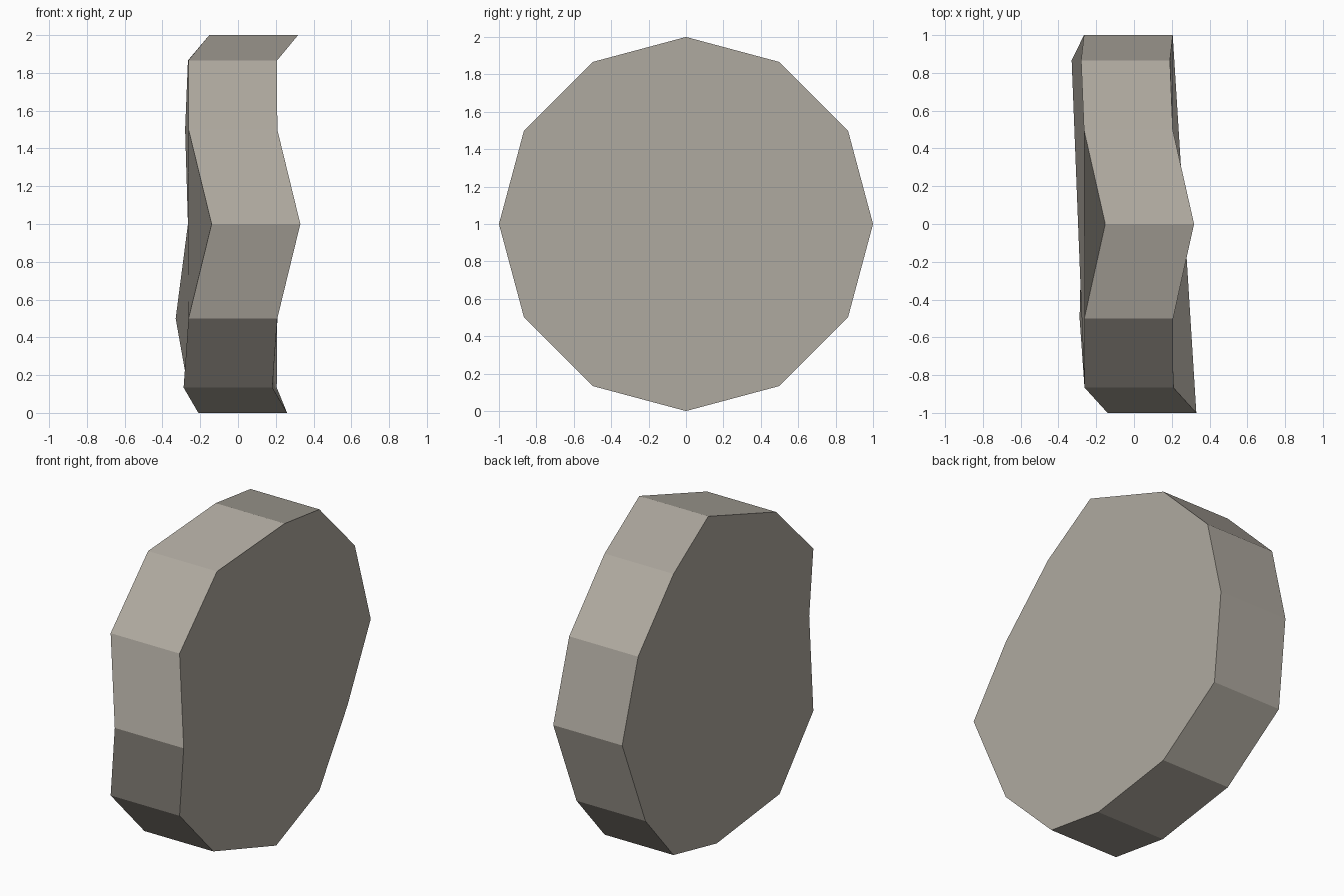
import bpy, bmesh, math
from mathutils import Vector

if "Cube" in bpy.data.objects:
    bpy.data.objects.remove(bpy.data.objects["Cube"])

SIDES = 12
HALF = 0.235
# sideways shift of each rim corner, counted from +y towards the top
SHIFT = [-0.03, -0.045, -0.03, 0.083, -0.028, -0.027,
         0.095, -0.027, -0.053, 0.025, -0.03, -0.095]
# how the uneven round faces fold
FOLDS = [(2, 3, 4), (0, 2, 4), (0, 1, 2), (0, 4, 5), (0, 5, 6),
         (0, 6, 7), (0, 7, 11), (7, 10, 11), (7, 8, 10), (8, 9, 10)]

stone = bpy.data.materials.new("warm grey stone")
stone.diffuse_color = (0.43, 0.40, 0.35, 1)
stone.use_nodes = True
stone.node_tree.nodes["Principled BSDF"].inputs["Base Color"].default_value = stone.diffuse_color

bm = bmesh.new()


def rim(side):
    """Ring of corners on one side of the disc."""
    ring = []
    for k in range(SIDES):
        a = 2 * math.pi * k / SIDES
        ring.append(bm.verts.new((SHIFT[k] + side * HALF, math.cos(a), 1 + math.sin(a))))
    return ring


# Round faces
left, right = rim(-1), rim(1)
for a, b, c in FOLDS:
    bm.faces.new((right[a], right[b], right[c]))
    bm.faces.new((left[c], left[b], left[a]))

# Rim band
for k in range(SIDES):
    n = (k + 1) % SIDES
    bm.faces.new((left[k], left[n], right[n], right[k]))

mesh = bpy.data.meshes.new("stone_disc")
bm.to_mesh(mesh)
bm.free()
mesh.materials.append(stone)

# Even shading across each round face, flat shading on the rim
normals = []
for p in mesh.polygons:
    p.use_smooth = True
    n = p.normal.copy()
    if p.loop_total == 3:
        n = Vector((math.copysign(1, n.x), 0, 0))
    normals += [n] * p.loop_total
mesh.normals_split_custom_set(normals)

disc = bpy.data.objects.new("stone_disc", mesh)
bpy.context.collection.objects.link(disc)
